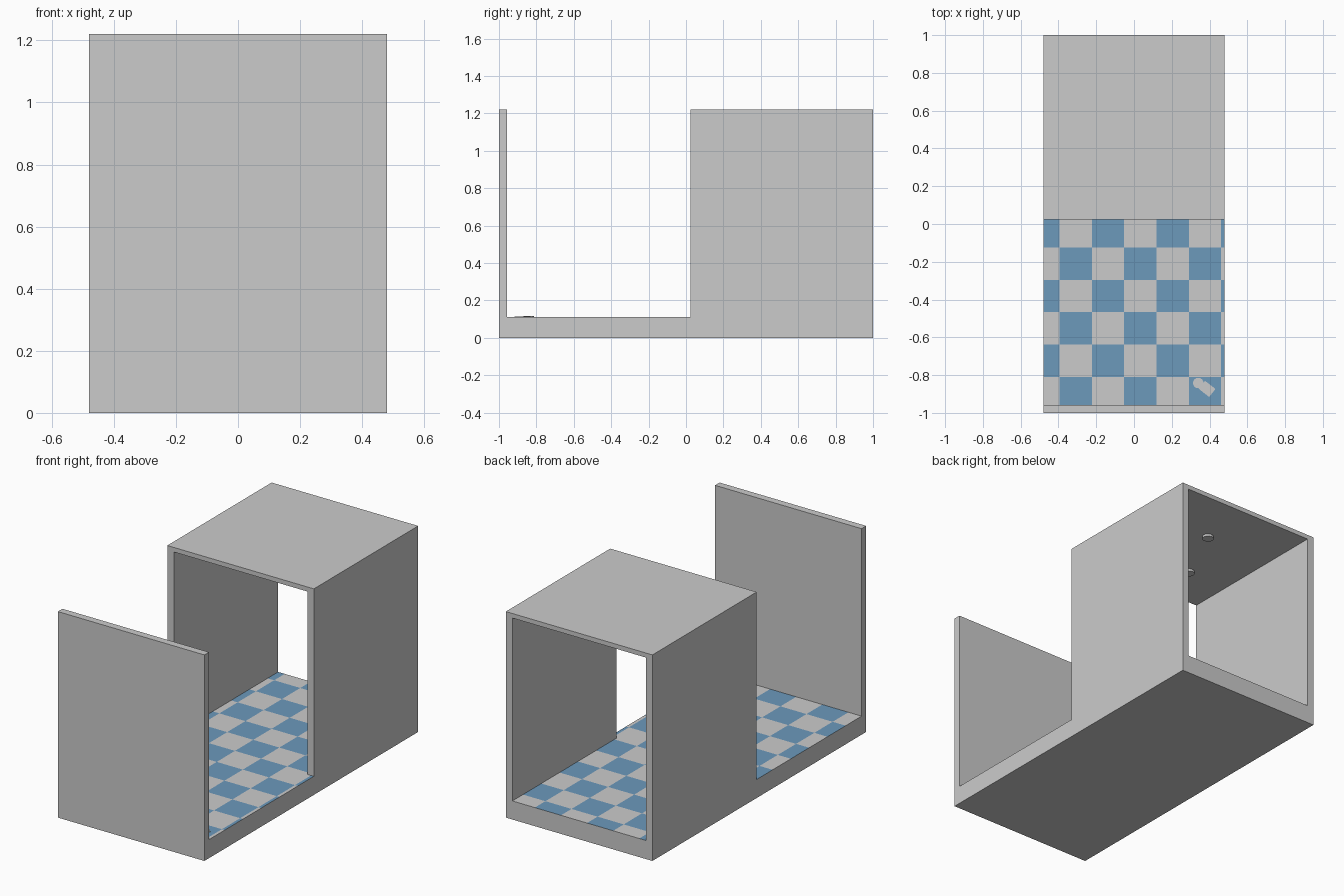
import bpy, bmesh, math

if "Cube" in bpy.data.objects:
    bpy.data.objects.remove(bpy.data.objects["Cube"])

W, H, FLOOR = 0.48, 1.22, 0.11        # half width, height, floor level
WALL_Y, ROOM_Y = -0.957, 0.024        # back of front wall, start of tunnel
IN_X, CEIL = 0.437, 1.193             # tunnel interior
TILE, OX, OY = 0.171, -0.052, -0.125  # checker size and origin


def material(name, rgb):
    m = bpy.data.materials.new(name)
    m.diffuse_color = (*rgb, 1)
    m.use_nodes = True
    m.node_tree.nodes["Principled BSDF"].inputs["Base Color"].default_value = m.diffuse_color
    return m


grey = material("light_grey", (0.6, 0.6, 0.6))
blue = material("tile_blue", (0.15, 0.32, 0.5))


def finish(name, bm, mats):
    bmesh.ops.recalc_face_normals(bm, faces=bm.faces)
    me = bpy.data.meshes.new(name)
    bm.to_mesh(me)
    bm.free()
    for m in mats:
        me.materials.append(m)
    ob = bpy.data.objects.new(name, me)
    bpy.context.collection.objects.link(ob)
    return ob


def prism(points, offset):
    """Extrude a closed polygon along an offset vector."""
    bm = bmesh.new()
    f = bm.faces.new([bm.verts.new(p) for p in points])
    geo = bmesh.ops.extrude_face_region(bm, geom=[f], use_keep_orig=True)["geom"]
    bmesh.ops.translate(bm, vec=offset,
                        verts=[v for v in geo if isinstance(v, bmesh.types.BMVert)])
    bmesh.ops.recalc_face_normals(bm, faces=bm.faces)
    return bm


def drop_faces(bm, test):
    gone = [f for f in bm.faces if test(f)]
    bmesh.ops.delete(bm, geom=gone, context='FACES')


# Floor slab with a checkered top
bm = prism([(-W, -1, 0), (W, -1, 0), (W, 1, 0), (-W, 1, 0)], (0, 0, FLOOR))


def cut(co, no):
    bmesh.ops.bisect_plane(bm, geom=bm.verts[:] + bm.edges[:] + bm.faces[:],
                           plane_co=co, plane_no=no)


for x in [-IN_X, IN_X] + [OX + TILE * i for i in range(-2, 4)]:
    cut((x, 0, 0), (1, 0, 0))
for y in [WALL_Y, ROOM_Y] + [OY + TILE * j for j in range(-4, 7)]:
    cut((0, y, 0), (0, 1, 0))


def is_top(f):
    return f.calc_center_median().z > FLOOR - 1e-4


def under_wall(f):
    c = f.calc_center_median()
    return is_top(f) and (c.y < WALL_Y or (c.y > ROOM_Y and abs(c.x) > IN_X))


drop_faces(bm, under_wall)
for f in bm.faces:
    c = f.calc_center_median()
    i, j = math.floor((c.x - OX) / TILE), math.floor((c.y - OY) / TILE)
    f.material_index = 1 if is_top(f) and (i + j) % 2 else 0
finish("tiled_floor", bm, [grey, blue])


def on_floor(f):
    return all(abs(v.co.z - FLOOR) < 1e-4 for v in f.verts)


# Front wall
bm = prism([(-W, -1, FLOOR), (W, -1, FLOOR), (W, -1, H), (-W, -1, H)],
           (0, WALL_Y + 1, 0))
drop_faces(bm, on_floor)
finish("front_wall", bm, [grey])

# Tunnel: side walls and roof, open at both ends
arch = [(-W, FLOOR), (-W, H), (W, H), (W, FLOOR),
        (IN_X, FLOOR), (IN_X, CEIL), (-IN_X, CEIL), (-IN_X, FLOOR)]
bm = prism([(x, ROOM_Y, z) for x, z in arch], (0, 1 - ROOM_Y, 0))
drop_faces(bm, on_floor)
finish("room_walls_and_roof", bm, [grey])


def disc(name, x, y, z, r, h, sides=16):
    pts = [(x + r * math.cos(2 * math.pi * k / sides),
            y + r * math.sin(2 * math.pi * k / sides), z) for k in range(sides)]
    finish(name, prism(pts, (0, 0, h)), [grey])


# Ceiling lamps
for n, (x, y) in enumerate([(0.01, 0.66), (-0.16, 0.29)]):
    disc(f"ceiling_lamp_{n + 1}", x, y, CEIL - 0.014, 0.032, 0.014)

# Small flat drain cover and plate on the floor
disc("drain_cover", 0.34, -0.842, FLOOR, 0.028, 0.006)
ang = math.radians(-38)
ca, sa = math.cos(ang), math.sin(ang)
plate = [(-0.035, -0.027), (0.035, -0.027), (0.035, 0.027), (-0.035, 0.027)]
pts = [(0.387 + u * ca - v * sa, -0.873 + u * sa + v * ca, FLOOR) for u, v in plate]
finish("floor_plate", prism(pts, (0, 0, 0.004)), [grey])
